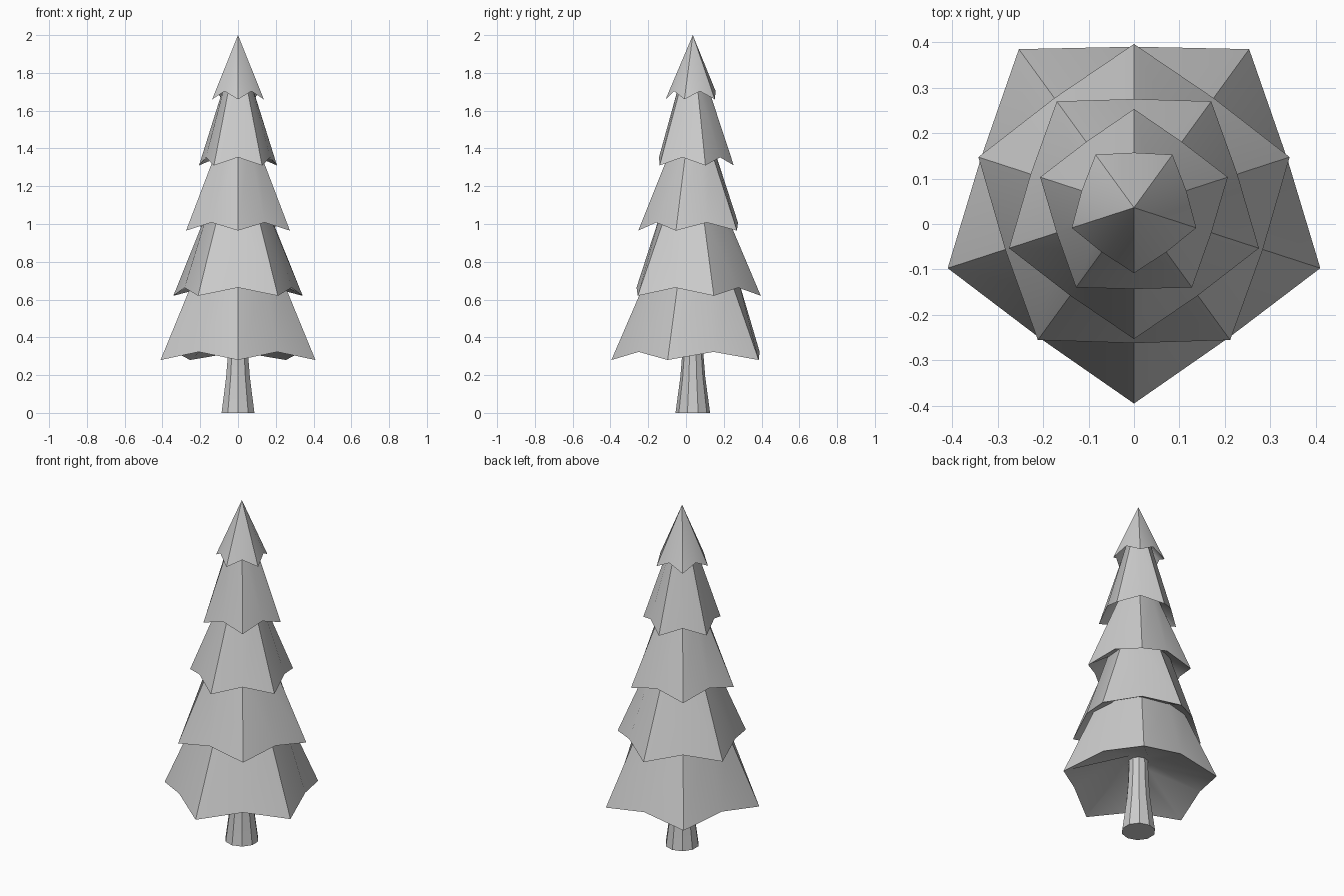
import bpy, bmesh
from math import sin, cos, pi, radians

if "Cube" in bpy.data.objects:
    bpy.data.objects.remove(bpy.data.objects["Cube"])

AXIS_Y = 0.036   # the five-sided tree's axis sits slightly behind the bounds centre


def ring(bm, tip_r, mid_r, tip_z, mid_z, facing):
    """Ten points alternating between tips and the notches between them."""
    pts = []
    for i in range(10):
        r, z = (tip_r, tip_z) if i % 2 == 0 else (mid_r, mid_z)
        a = i * pi / 5
        pts.append(bm.verts.new((r * sin(a), AXIS_Y + facing * r * cos(a), z)))
    return pts


def bridge(bm, a, b):
    for i in range(10):
        j = (i + 1) % 10
        bm.faces.new((a[i], a[j], b[j], b[i]))


def fan(bm, a, z):
    c = bm.verts.new((0, AXIS_Y, z))
    for i in range(10):
        bm.faces.new((a[i], a[(i + 1) % 10], c))


def finish(bm, name):
    bmesh.ops.recalc_face_normals(bm, faces=bm.faces)
    mesh = bpy.data.meshes.new(name)
    bm.to_mesh(mesh)
    bm.free()
    obj = bpy.data.objects.new(name, mesh)
    bpy.context.collection.objects.link(obj)
    bpy.ops.object.select_all(action='DESELECT')
    obj.select_set(True)
    bpy.context.view_layer.objects.active = obj
    bpy.ops.object.shade_smooth_by_angle(angle=radians(35))


# Branch tiers: tip radius, notch radius, tip height, top radius, top height
tiers = [
    (0.431, 0.354, 0.28, 0.250, 0.70),
    (0.360, 0.298, 0.62, 0.178, 1.05),
    (0.289, 0.239, 0.965, 0.115, 1.40),
    (0.217, 0.179, 1.31, 0.072, 1.75),
    (0.144, 0.121, 1.66, 0.0, 2.00),
]
for n, (tip, mid, z, top_r, top_z) in enumerate(tiers):
    facing = -1 if n % 2 == 0 else 1      # every other tier is turned round
    bm = bmesh.new()
    rim = ring(bm, tip, mid, z, z + 0.043, facing)
    # outer skirt
    if top_r:
        top = ring(bm, top_r, top_r * 0.97, top_z, top_z, facing)
        bridge(bm, rim, top)
        fan(bm, top, top_z)
    else:
        fan(bm, rim, top_z)
    # hollow underside
    inner = ring(bm, tip * 0.27, tip * 0.18, z + 0.15, z + 0.15, facing)
    bridge(bm, rim, inner)
    fan(bm, inner, z + 0.15)
    finish(bm, "branch_tier_%d" % (n + 1))

# Flared trunk
bm = bmesh.new()
rings = [ring(bm, r, r, z, z, -1) for z, r in
         ((0, 0.0915), (0.19, 0.066), (0.30, 0.057), (0.50, 0.05))]
for a, b in zip(rings, rings[1:]):
    bridge(bm, a, b)
fan(bm, rings[0], 0)
fan(bm, rings[-1], 0.50)
finish(bm, "trunk")
